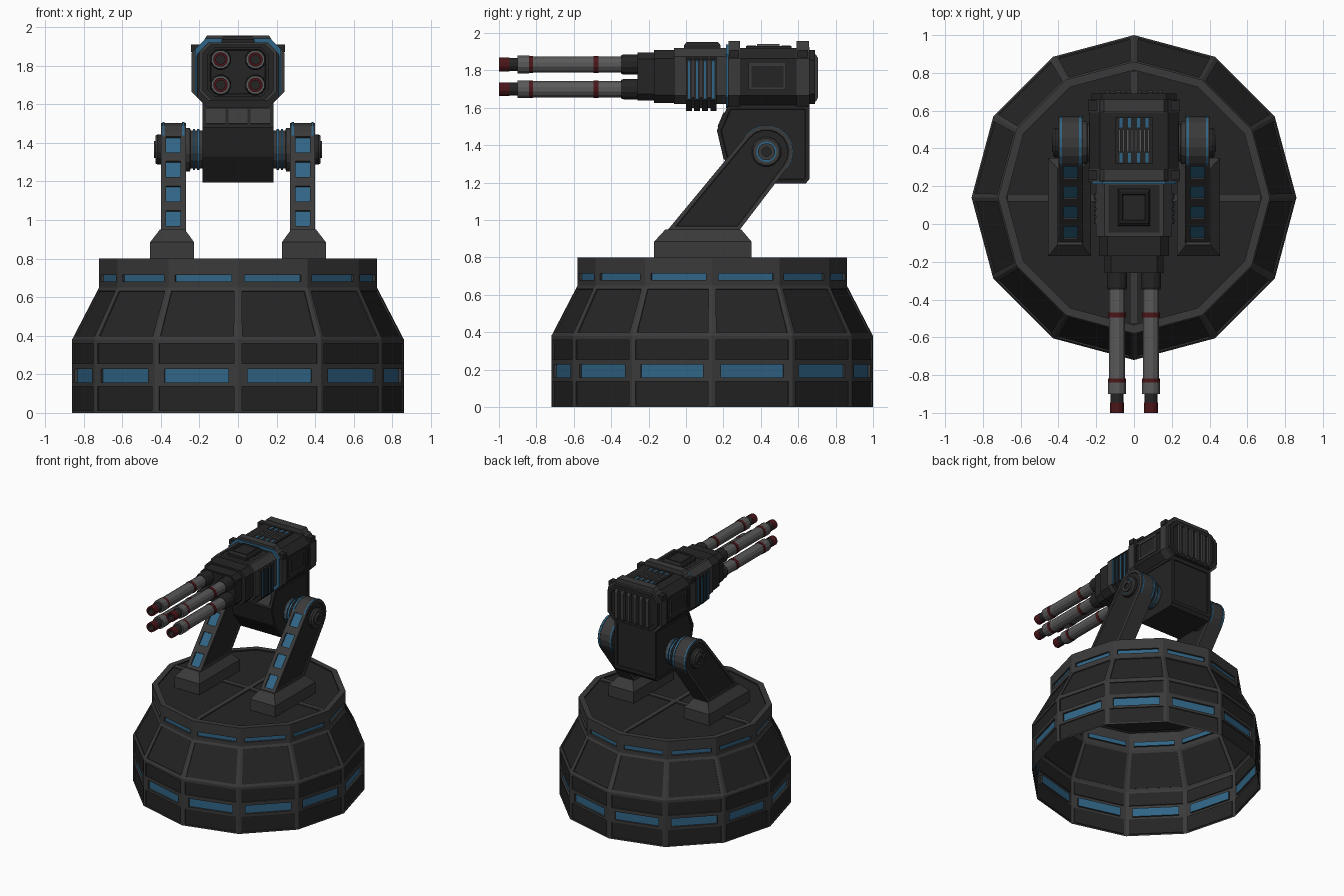
import bpy, bmesh
from math import sin, cos, radians, pi
from mathutils import Vector

if "Cube" in bpy.data.objects:
    bpy.data.objects.remove(bpy.data.objects["Cube"])

DARK, GREY, STEEL, BLUE, RED = range(5)
COLORS = [("dark", (.018, .018, .018, 1)), ("grey", (.042, .042, .042, 1)), ("steel", (.1, .1, .1, 1)),
          ("blue", (.03, .13, .24, 1)), ("red", (.07, .008, .01, 1))]
MATS = []
for n, c in COLORS:
    m = bpy.data.materials.new(n)
    m.diffuse_color = c
    m.use_nodes = True
    m.node_tree.nodes["Principled BSDF"].inputs["Base Color"].default_value = m.diffuse_color
    MATS.append(m)


def loft(name, rings, mats=DARK, recess=None, caps=(True, True), cap_inset=None, mirror=False):
    """Skin a list of rings; recess(k, i) gives (margin_u, margin_v, depth, material) for quad i of band k."""
    bm = bmesh.new()
    vr = [[bm.verts.new(p) for p in r] for r in rings]
    n, quads, ends = len(rings[0]), [], []
    for k in range(len(rings) - 1):
        for i in range(n):
            q = [vr[k][i], vr[k][(i + 1) % n], vr[k + 1][(i + 1) % n], vr[k + 1][i]]
            f = bm.faces.new(q)
            f.material_index = mats if isinstance(mats, int) else mats[k]
            quads.append((k, i, f, q))
    for on, r, mi in ((caps[0], vr[0], 0), (caps[1], vr[-1], -1)):
        if on:
            f = bm.faces.new(r)
            f.material_index = mats if isinstance(mats, int) else mats[mi]
            ends.append(f)
    bmesh.ops.recalc_face_normals(bm, faces=bm.faces[:])
    for k, i, f, q in quads if recess else []:
        spec = recess(k, i)
        if not spec:
            continue
        tu, tv, depth, mat = spec
        a, b, c, d = [v.co.copy() for v in q]
        mu = 2 * tu / ((b - a).length + (c - d).length)
        mv = 2 * tv / ((d - a).length + (c - b).length)
        flat = []
        for u, v in ((mu, mv), (1 - mu, mv), (1 - mu, 1 - mv), (mu, 1 - mv)):
            flat.append(a.lerp(b, u).lerp(d.lerp(c, u), v))
        nrm, old = f.normal.copy(), f.material_index
        rim = [bm.verts.new(p) for p in flat]
        low = [bm.verts.new(p - nrm * depth) for p in flat]
        bm.faces.remove(f)
        for outer, inner in ((q, rim), (rim, low)):
            for j in range(4):
                g = bm.faces.new((outer[j], outer[(j + 1) % 4], inner[(j + 1) % 4], inner[j]))
                g.material_index = old
        bm.faces.new(low).material_index = mat
    if cap_inset:
        t, depth, mat = cap_inset
        bmesh.ops.inset_individual(bm, faces=ends, thickness=t, depth=0, use_even_offset=True)
        bmesh.ops.inset_individual(bm, faces=ends, thickness=.004, depth=-depth, use_even_offset=True)
        for f in ends:
            f.material_index = mat
    bmesh.ops.recalc_face_normals(bm, faces=bm.faces[:])
    me = bpy.data.meshes.new(name)
    bm.to_mesh(me)
    bm.free()
    for m in MATS:
        me.materials.append(m)
    ob = bpy.data.objects.new(name, me)
    bpy.context.collection.objects.link(ob)
    if mirror:
        ob.modifiers.new("mirror", "MIRROR").use_axis[0] = True
    return ob


def at(axis, p, t):
    return {"x": (t, p[0], p[1]), "y": (p[0], t, p[1]), "z": (p[0], p[1], t)}[axis]


def prism(name, pts, axis, a, b, mat=DARK, **kw):
    return loft(name, [[at(axis, p, t) for p in pts] for t in (a, b)], mat, **kw)


def rect(x0, x1, y0, y1):
    return [(x0, y0), (x1, y0), (x1, y1), (x0, y1)]


def box(name, x0, x1, y0, y1, z0, z1, mat=DARK, **kw):
    return prism(name, rect(x0, x1, y0, y1), "z", z0, z1, mat, **kw)


def circle(c, r, n, a0=0.0):
    return [(c[0] + r * cos(a0 + 2 * pi * i / n), c[1] + r * sin(a0 + 2 * pi * i / n)) for i in range(n)]


def lathe(name, axis, c, prof, n, mats, **kw):
    return loft(name, [[at(axis, p, t) for p in circle(c, r, n, pi / n)] for r, t in prof], mats, **kw)


def octa(w, z0, z1, c):
    return [(w - c, z0), (w, z0 + c), (w, z1 - c), (w - c, z1), (c - w, z1), (-w, z1 - c), (-w, z0 + c), (c - w, z0)]


# Twelve-sided hollow base shell with recessed panels and blue windows
C = (0, .14)
base = [(.86, 0), (.86, .15), (.86, .235), (.86, .38), (.72, .65), (.72, .745), (.72, .8), (.675, .8), (.675, .79)]
panels = {0: (.022, .012, .008, DARK), 1: (.05, .008, .015, BLUE), 2: (.022, .02, .008, DARK),
          3: (.022, .02, .008, DARK), 4: (.035, .03, .015, BLUE)}
loft("base_shell", [[at("z", p, z) for p in circle(C, r, 12)] for r, z in base],
     [GREY] * 7 + [DARK], recess=lambda k, i: panels.get(k), caps=(False, True))
box("base_top_rib_long", -.02, .02, -.53, .81, .785, .8, GREY)
box("base_top_rib_cross", -.67, .67, .12, .16, .785, .799, GREY)

# Feet of the support arms
loft("arm_foot", [[at("z", p, z) for p in rect(*r)] for r, z in (
    ((.228, .455, -.17, .35), .795), ((.228, .455, -.17, .35), .885), ((.275, .405, -.11, .295), .95))],
     GREY, mirror=True)

# Slanted arms with rounded top and four front windows
P = (.43, 1.365)
arc = [(P[0] + .14 * cos(radians(a)), P[1] + .14 * sin(radians(a))) for a in range(140, -41, -20)]
A = Vector((-.10, .945))
front = [tuple(A.lerp(Vector(arc[0]), t / 4)) for t in range(4)]
prism("support_arm", front + arc + [(.285, .945)], "x", .27, .40, GREY, mirror=True,
      recess=lambda k, i: (.03, .028, .01, BLUE) if i < 4 else None, cap_inset=(.02, .006, DARK))
band = [(P[0] + .144 * cos(radians(a)), P[1] + .144 * sin(radians(a))) for a in range(160, -41, -20)]
for x in (.278, .38):
    prism("arm_edge_strip", band, "x", x, x + .012, BLUE, mirror=True)

# Pivot joints: inner drum with blue rings, outer hub
lathe("pivot_drum", "x", P, [(.1, .17), (.1, .2), (.108, .2), (.108, .212), (.1, .212), (.1, .222), (.108, .222),
      (.108, .234), (.1, .234), (.1, .245), (.115, .25), (.115, .275)], 16,
      [GREY, GREY, BLUE, GREY, GREY, GREY, BLUE, GREY, GREY, GREY, GREY], mirror=True)
lathe("pivot_hub", "x", P, [(.08, .385), (.08, .418), (.072, .428), (.055, .428), (.055, .42), (.046, .42),
      (.046, .435), (.025, .435), (.025, .425)], 16, [DARK, GREY, GREY, DARK, BLUE, GREY, GREY, DARK], mirror=True)

# Yoke block between the arms
yoke = [(.165, 1.48), (.225, 1.615), (.66, 1.615), (.66, 1.22), (.64, 1.195), (.30, 1.195), (.2, 1.33)]
prism("yoke", yoke, "x", -.185, .185, DARK, cap_inset=(.02, .006, DARK),
      recess=lambda k, i: (.025, .025, .008, DARK) if i == 2 else None)
for x in (-.115, 0, .115):
    prism("yoke_front_plate", [(.168, 1.5), (.2, 1.575), (.22, 1.57), (.19, 1.49)], "x", x - .05, x + .05, GREY)

# Rear gun housing with two flanges
prism("rear_housing", octa(.235, 1.612, 1.92, .055), "y", .28, .60, DARK,
      recess=lambda k, i: (.025, .025, .008, DARK) if i in (1, 5) else None)
box("side_hatch", .222, .237, .335, .535, 1.695, 1.84, GREY, mirror=True,
    recess=lambda k, i: (.015, .015, .006, DARK) if i == 1 else None)
prism("housing_flange_front", octa(.242, 1.605, 1.925, .06), "y", .225, .29, GREY)
prism("housing_flange_rear", octa(.242, 1.605, 1.925, .06), "y", .59, .66, GREY)
for y0, y1 in ((.228, .288), (.592, .658)):
    prism("flange_top_ridge", [(-.19, 1.91), (.19, 1.91), (.16, 1.957), (-.16, 1.957)], "y", y0, y1, GREY)
    box("flange_corner_clamp", .195, .243, y0 + .005, y1 - .005, 1.87, 1.91, DARK, mirror=True)
prism("flange_blue_edge", octa(.222, 1.6, 1.94, .055), "y", .213, .226, BLUE)

# Rear cap with vertical grille bars
prism("rear_cap", octa(.225, 1.62, 1.91, .055), "y", .655, .69, DARK, cap_inset=(.03, .008, DARK))
for j in range(6):
    x = -.14 + .056 * j
    prism("rear_grille_bar", [(.67, 1.635), (.695, 1.635), (.706, 1.655), (.706, 1.865), (.695, 1.885), (.67, 1.885)],
          "x", x - .013, x + .013, GREY)

# Roof vent with fins and blue slots
box("roof_vent", -.1, .1, .32, .565, 1.90, 1.93, DARK)
for j in range(8):
    x = -.077 + .022 * j
    box("roof_vent_fin", x - .006, x + .006, .38, .5, 1.92, 1.942, STEEL)
for x in (-.07, -.025, .025, .07):
    for y in (.325, .51):
        box("roof_vent_slot", x - .008, x + .008, y, y + .05, 1.92, 1.934, BLUE)

# Middle housing, blue-banded collar and stepped nose
prism("middle_housing", octa(.2, 1.62, 1.92, .045), "y", -.065, .226, GREY,
      recess=lambda k, i: (.02, .02, .006, DARK) if i == 3 else None)
for j, y in enumerate((0, .043, .086, .13)):
    prism("collar_rib", octa(.212, 1.583, 1.915, .055), "y", y, y + .032, DARK)
    prism("collar_blue_band", octa(.217, 1.592, 1.905, .055), "y", y + .01, y + .022, BLUE)
prism("collar_core", octa(.207, 1.6, 1.91, .055), "y", .002, .16, GREY)
loft("roof_plate", [[at("z", p, z) for p in rect(*r)] for r, z in (
    ((-.085, .085, -.01, .185), 1.9), ((-.085, .085, -.01, .185), 1.935), ((-.075, .075, .005, .17), 1.953))],
     DARK, cap_inset=(.012, .005, DARK))
prism("nose_step", octa(.185, 1.625, 1.91, .045), "y", -.17, -.06, DARK)
prism("nose_block", octa(.157, 1.64, 1.895, .035), "y", -.26, -.165, DARK, cap_inset=(.012, .004, DARK))

# Four barrels with sleeves, red rings and hollow muzzles
prof = [(.056, -.25), (.056, -.335), (.05, -.348), (.045, -.348), (.045, -.468), (.048, -.468), (.048, -.495),
        (.045, -.495), (.045, -.818), (.048, -.818), (.048, -.835), (.049, -.84), (.049, -.9), (.036, -.9),
        (.036, -.945), (.038, -.945), (.038, -1), (.024, -1), (.024, -.93)]
cols = [DARK, DARK, DARK, STEEL, RED, RED, RED, STEEL, RED, RED, RED, STEEL, STEEL, DARK, DARK, RED, RED, DARK]
for z in (1.7, 1.832):
    lathe("barrel", "y", (.09, z), prof, 12, cols, mirror=True)
